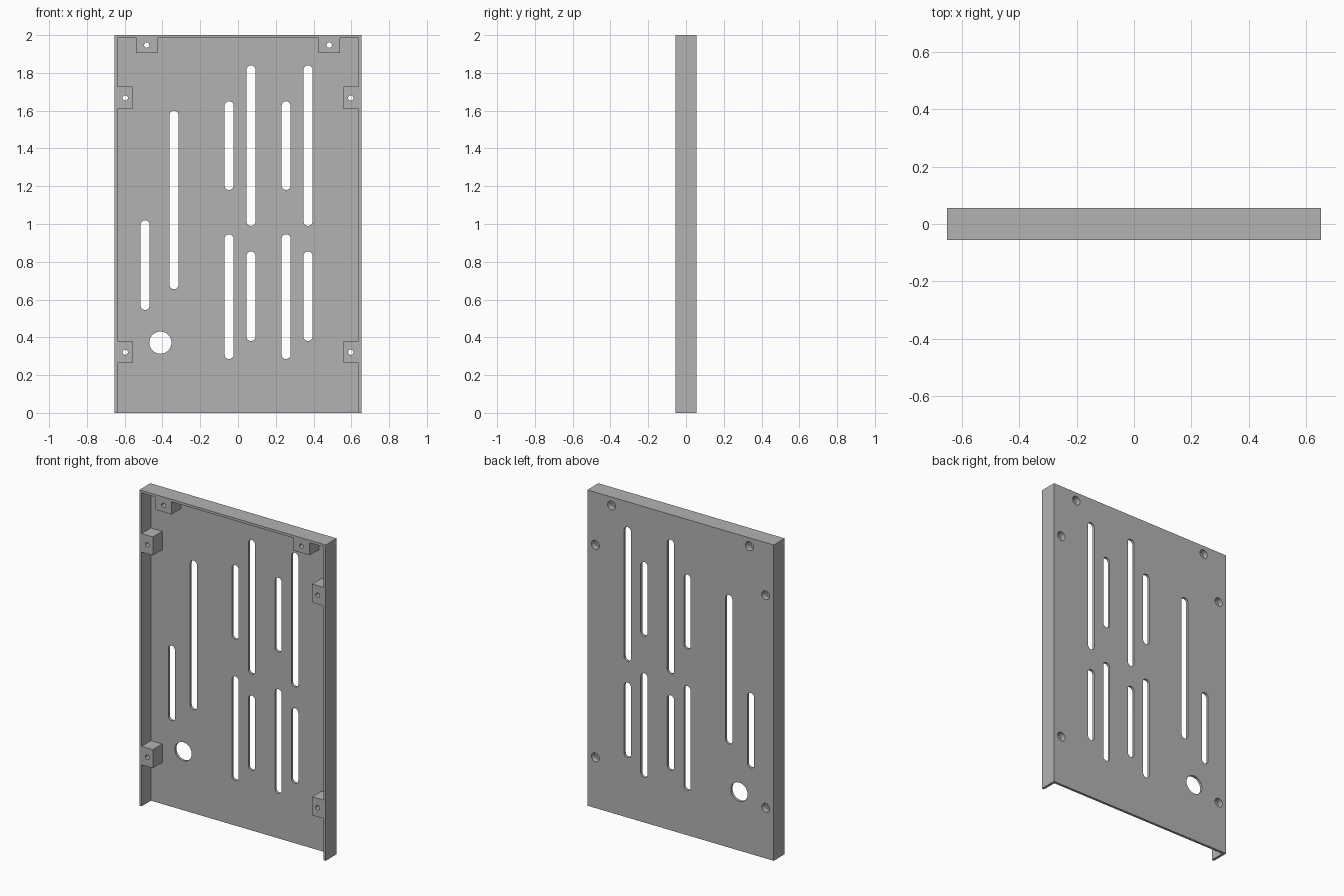
import bpy, bmesh
from math import pi, cos, sin, radians

if "Cube" in bpy.data.objects:
    bpy.data.objects.remove(bpy.data.objects["Cube"], do_unlink=True)

HALF_W, HEIGHT, HALF_D = 0.653, 2.0, 0.055
WALL = 0.016
FRONT, BACK = -HALF_D, HALF_D

grey = bpy.data.materials.new("plain_grey")
grey.use_nodes = True
grey.diffuse_color = (0.45, 0.45, 0.45, 1)
grey.node_tree.nodes["Principled BSDF"].inputs["Base Color"].default_value = grey.diffuse_color


def prisms(name, outlines, y0, y1):
    """One object holding every x-z outline extruded from y0 to y1."""
    bm = bmesh.new()
    for outline in outlines:
        face = bm.faces.new([bm.verts.new((x, y0, z)) for x, z in outline])
        made = bmesh.ops.extrude_face_region(bm, geom=[face])["geom"]
        moved = [v for v in made if isinstance(v, bmesh.types.BMVert)]
        bmesh.ops.translate(bm, verts=moved, vec=(0, y1 - y0, 0))
    bmesh.ops.recalc_face_normals(bm, faces=bm.faces)
    mesh = bpy.data.meshes.new(name)
    bm.to_mesh(mesh)
    bm.free()
    obj = bpy.data.objects.new(name, mesh)
    bpy.context.collection.objects.link(obj)
    return obj


def slot(x, low, high, r=0.024, steps=12):
    """Upright rounded slot; a circle when its two arc centres coincide."""
    arc = [i * pi / steps for i in range(steps + 1)]
    top = [(x + r * cos(a), high - r + r * sin(a)) for a in arc]
    bottom = [(x - r * cos(a), low + r - r * sin(a)) for a in arc]
    if high - low - 2 * r < 1e-6:
        return top[:-1] + bottom[:-1]
    return top + bottom


def circle(x, z, r):
    return slot(x, z - r, z + r, r)


def combine(target, other, operation):
    mod = target.modifiers.new(operation.title(), "BOOLEAN")
    mod.object, mod.operation, mod.solver = other, operation, "EXACT"
    other.hide_render = True
    bpy.context.view_layer.objects.active = target
    bpy.ops.object.modifier_apply(modifier=mod.name)
    bpy.data.objects.remove(other, do_unlink=True)


# Back sheet
cover = prisms("cover_panel", [[(-HALF_W, 0), (HALF_W, 0), (HALF_W, HEIGHT), (-HALF_W, HEIGHT)]],
               BACK - WALL, BACK)

# Rim, open at the bottom, with its screw bosses in one mirrored outline
inner, boss, ceiling = HALF_W - WALL, 0.558, HEIGHT - WALL
inside = [(inner, 0)]
for low, high in ((0.263, 0.38), (1.61, 1.727)):
    inside += [(inner, low), (boss, low), (boss, high), (inner, high)]
inside += [(inner, ceiling), (0.541, ceiling), (0.541, 1.905), (0.427, 1.905), (0.427, ceiling)]
rim_outline = [(HALF_W, HEIGHT), (HALF_W, 0)] + inside
rim_outline += [(-x, z) for x, z in reversed(rim_outline)]
rim = prisms("rim", [rim_outline], FRONT, BACK)
combine(cover, rim, "UNION")

# Ventilation slots and the round cable opening
openings = [slot(-0.492, 0.545, 1.02), slot(-0.339, 0.655, 1.60), circle(-0.411, 0.372, 0.059)]
for x in (-0.047, 0.255):
    openings += [slot(x, 1.18, 1.65), slot(x, 0.285, 0.945)]
    openings += [slot(x + 0.116, 0.99, 1.84), slot(x + 0.116, 0.38, 0.855)]
combine(cover, prisms("opening_cutter", openings, 0, 0.1), "DIFFERENCE")

# Screw holes, counterbored from the back
screws = [(side * x, z) for side in (-1, 1) for x, z in ((0.597, 0.321), (0.597, 1.667), (0.483, 1.947))]
combine(cover, prisms("counterbore_cutter", [circle(x, z, 0.028) for x, z in screws], 0.02, 0.1), "DIFFERENCE")
combine(cover, prisms("screw_hole_cutter", [circle(x, z, 0.014) for x, z in screws], -0.1, 0.1), "DIFFERENCE")

# Finish
cover.data.materials.clear()
cover.data.materials.append(grey)
bpy.ops.object.select_all(action="DESELECT")
cover.select_set(True)
bpy.context.view_layer.objects.active = cover
bpy.ops.object.shade_smooth_by_angle(angle=radians(30))
